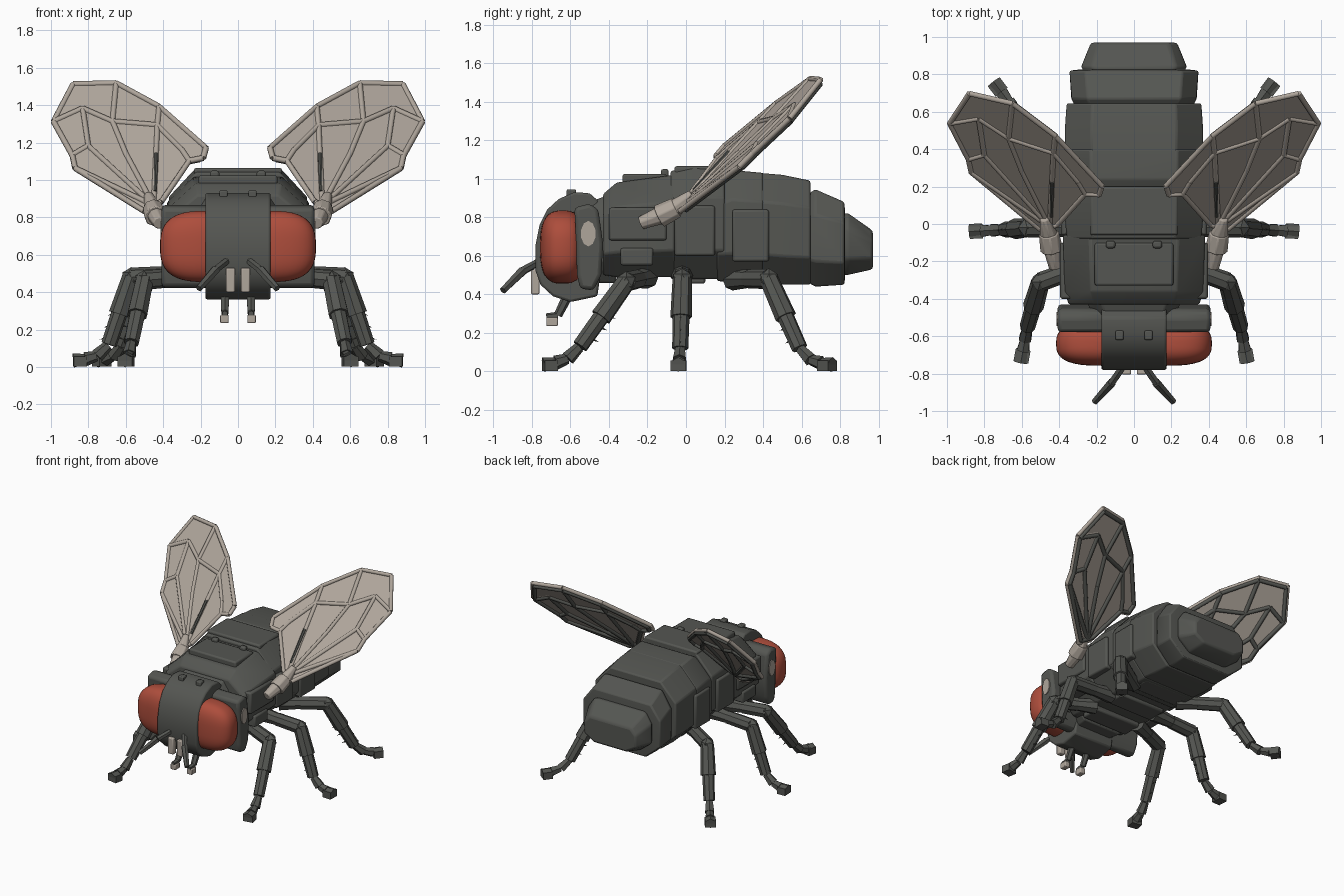
import bpy, bmesh, math
from mathutils import Vector, Matrix

if "Cube" in bpy.data.objects:
    bpy.data.objects.remove(bpy.data.objects["Cube"])

def material(name, rgb):
    m = bpy.data.materials.new(name)
    m.diffuse_color = (*rgb, 1)
    m.use_nodes = True
    m.node_tree.nodes["Principled BSDF"].inputs["Base Color"].default_value = m.diffuse_color
    return m

DARK = material("dark grey shell", (0.09, 0.093, 0.084))
PALE = material("pale beige", (0.43, 0.38, 0.33))
RED = material("eye red", (0.42, 0.075, 0.045))

def finish(name, bm, mat, mirror=False, bevel=0, angle=35):
    bmesh.ops.recalc_face_normals(bm, faces=bm.faces)
    me = bpy.data.meshes.new(name)
    bm.to_mesh(me)
    bm.free()
    me.materials.append(mat)
    me.shade_smooth()
    me.set_sharp_from_angle(angle=math.radians(angle))
    ob = bpy.data.objects.new(name, me)
    bpy.context.collection.objects.link(ob)
    if bevel:
        b = ob.modifiers.new("bevel", 'BEVEL')
        b.width, b.segments, b.limit_method = bevel, 2, 'ANGLE'
    if mirror:
        ob.modifiers.new("mirror", 'MIRROR').use_mirror_merge = False
    return ob

def rod(bm, p, q, r1, r2, n=8):
    p, q = Vector(p), Vector(q)
    rot = (q - p).to_track_quat('Z', 'Y').to_matrix().to_4x4()
    bmesh.ops.create_cone(bm, cap_ends=True, segments=n, radius1=r1, radius2=r2,
                          depth=(q - p).length, matrix=Matrix.Translation((p + q) / 2) @ rot)

def box(bm, lo, hi):
    lo, hi = Vector(lo), Vector(hi)
    bmesh.ops.create_cube(bm, size=1, matrix=Matrix.Translation((lo + hi) / 2) @ Matrix.Diagonal((*(hi - lo), 1)))

def loft(name, sections, bevel=0.01, top=0.62):
    """Eight-sided shell segment through (y, half width, bottom, top) sections."""
    bm = bmesh.new()
    rings = []
    for y, w, zb, zt in sections:
        h = zt - zb
        half = [(top * w, zt), (w, zb + .74 * h), (w, zb + .26 * h), (.62 * w, zb)]
        ring = half + [(-x, z) for x, z in reversed(half)]
        rings.append([bm.verts.new((x, y, z)) for x, z in ring])
    for a, b in zip(rings, rings[1:]):
        for i in range(8):
            bm.faces.new((a[i], a[(i + 1) % 8], b[(i + 1) % 8], b[i]))
    bm.faces.new(rings[0])
    bm.faces.new(rings[-1])
    return finish(name, bm, DARK, bevel=bevel)

def prism(bm, profile, x0, x1):
    """Extrude a (y, z) outline across x."""
    face = bm.faces.new([bm.verts.new((x0, y, z)) for y, z in profile])
    out = bmesh.ops.extrude_face_region(bm, geom=[face])
    bmesh.ops.translate(bm, vec=(x1 - x0, 0, 0), verts=[v for v in out['geom'] if isinstance(v, bmesh.types.BMVert)])

# Body segments from neck to tail
loft("neck", [(-.5, .22, .46, .88), (-.36, .27, .46, .93)], top=.7)
loft("front_thorax", [(-.43, .35, .5, .92), (-.36, .37, .49, .98), (-.06, .38, .49, 1.02)])
loft("middle_thorax", [(-.08, .36, .48, 1.04), (.04, .37, .48, 1.06), (.2, .37, .48, 1.05)])
loft("abdomen_front", [(.16, .36, .47, 1.0), (.24, .37, .46, 1.045), (.4, .375, .455, 1.03)])
loft("abdomen_middle", [(.38, .37, .46, 1.03), (.5, .37, .45, 1.02), (.645, .36, .45, .99)])
loft("abdomen_rear", [(.62, .31, .47, .91), (.67, .335, .44, .945), (.82, .345, .45, .88), (.825, .3, .48, .84)], top=.75)
loft("tail", [(.8, .24, .5, .81), (.835, .285, .5, .825), (.97, .23, .53, .73)], bevel=.015, top=.8)

# Raised plates on back, flanks and belly
bm = bmesh.new()
box(bm, (-.21, -.33, .95), (.21, -.1, 1.025))
box(bm, (-.235, -.06, 1.0), (.235, .2, 1.065))
finish("back_plates", bm, DARK, bevel=.012)
bm = bmesh.new()
box(bm, (.3, -.4, .68), (.395, -.1, .85))
box(bm, (.3, -.34, .55), (.39, -.17, .64))
box(bm, (.3, -.06, .6), (.39, .15, .86))
box(bm, (.3, .24, .57), (.39, .43, .84))
box(bm, (.1, -.13, 1.0), (.15, -.09, 1.05))
finish("flank_plates", bm, DARK, mirror=True, bevel=.012)
bm = bmesh.new()
for y in (-.34, -.06, .22):
    box(bm, (-.2, y, .455), (.2, y + .16, .53))
finish("belly_plates", bm, DARK, bevel=.012)

# Head: curved centre band and side lobes behind the eyes
bm = bmesh.new()
prism(bm, [(-.45, .88), (-.5, .925), (-.58, .93), (-.66, .895), (-.72, .84), (-.76, .76), (-.78, .66), (-.78, .52),
           (-.755, .45), (-.69, .39), (-.6, .36), (-.46, .39), (-.43, .6)], -.175, .175)
finish("head_band", bm, DARK, bevel=.012)
bm = bmesh.new()
prism(bm, [(-.455, .84), (-.5, .87), (-.58, .85), (-.575, .78), (-.565, .5), (-.55, .43), (-.48, .42), (-.44, .5), (-.43, .66)], .15, .408)
finish("head_side_lobes", bm, DARK, mirror=True, bevel=.02)
bm = bmesh.new()
box(bm, (.055, -.62, .89), (.1, -.57, .945))
finish("head_bumps", bm, DARK, mirror=True, bevel=.008)
bm = bmesh.new()
rod(bm, (.40, -.507, .715), (.415, -.507, .715), .06, .06, 10)
for v in bm.verts:
    v.co.y = -.507 + (v.co.y + .507) * .65
    v.co.z = .715 + (v.co.z - .715) * 1.1
finish("cheek_patches", bm, PALE, mirror=True)

# Eyes: squared-off half ellipsoids bulging outward
bm = bmesh.new()
bmesh.ops.create_uvsphere(bm, u_segments=36, v_segments=24, radius=1)
for v in bm.verts:
    c = [math.copysign(abs(k) ** .72, k) for k in v.co]
    v.co = (.17 + (.247 if c[0] > 0 else .02) * c[0], -.64 + .118 * c[1], .645 + .19 * c[2])
finish("eyes", bm, RED, mirror=True, angle=60)

# Antennae and mouthparts
bm = bmesh.new()
rod(bm, (.05, -.75, .575), (.12, -.85, .52), .02, .022, 6)
rod(bm, (.12, -.85, .52), (.21, -.95, .42), .026, .019, 6)
finish("antennae", bm, DARK, mirror=True)
bm = bmesh.new()
box(bm, (.015, -.805, .4), (.065, -.76, .53))
finish("face_bars", bm, PALE, mirror=True, bevel=.008)
bm = bmesh.new()
rod(bm, (.07, -.61, .4), (.07, -.665, .29), .027, .022, 6)
rod(bm, (.07, -.665, .29), (.07, -.725, .285), .02, .016, 6)
finish("mouthparts", bm, DARK, mirror=True)
bm = bmesh.new()
box(bm, (.05, -.725, .235), (.095, -.665, .28))
finish("mouth_tips", bm, PALE, mirror=True, bevel=.006)

# Legs: thigh, two-piece shin with spines, and blocky foot
LEGS = {
    "front_legs": [(.2, -.2, .49), (.5, -.31, .465), (.57, -.55, .13), (.605, -.74, .03)],
    "middle_legs": [(.2, -.02, .5), (.57, -.02, .48), (.69, -.03, .12), (.88, -.04, .03)],
    "rear_legs": [(.2, .24, .48), (.49, .43, .48), (.62, .59, .12), (.75, .76, .03)],
}
for name, pts in LEGS.items():
    hip, knee, ankle, toe = map(Vector, pts)
    bm = bmesh.new()
    rod(bm, hip, hip.lerp(knee, .5), .06, .045)
    rod(bm, hip.lerp(knee, .45), knee, .05, .052)
    bmesh.ops.create_icosphere(bm, subdivisions=1, radius=.055, matrix=Matrix.Translation(knee))
    rod(bm, knee, knee.lerp(ankle, .55), .05, .056)
    rod(bm, knee.lerp(ankle, .53), ankle, .044, .042)
    out = Vector((toe.x - ankle.x, toe.y - ankle.y, 0)).normalized()
    for t in (.5, .68, .86):
        s = knee.lerp(ankle, t)
        for d in (out, -out):
            rod(bm, s, s + d * .068 - Vector((0, 0, .025)), .014, 0, 5)
    foot = [ankle, ankle.lerp(toe, .33) - Vector((0, 0, .03)), ankle.lerp(toe, .66) - Vector((0, 0, .018)), toe]
    foot = [Vector((p.x, p.y, max(p.z, .036))) for p in foot]
    for a, b in zip(foot, foot[1:]):
        rod(bm, a.lerp(b, .06), b, .028, .038, 6)
    turn = Matrix.Rotation(math.atan2(out.y, out.x), 4, 'Z')
    bmesh.ops.create_cube(bm, size=1, matrix=Matrix.Translation(toe - out * .035) @ turn @ Matrix.Diagonal((.07, .08, .055, 1)))
    finish(name, bm, DARK, mirror=True)

# Wings lie in one tilted plane, described in front view (x, z)
NORMAL = Vector((.25, -1, .93)).normalized()
def wing(p, off=0):
    return Vector((p[0], -.924 + .25 * p[0] + .93 * p[1], p[1])) + NORMAL * off

def inset(p, k):
    return tuple(Vector(p).lerp(Vector((.62, 1.22)), k))

ROOT = (.45, .86)
EDGE = [(.5, .83), (.87, 1.06), (.885, 1.13), (.985, 1.31), (.88, 1.51), (.65, 1.515), (.42, 1.39),
        (.17, 1.17), (.185, 1.115), (.26, 1.1), (.41, .88)]
A, B, C, D = (.67, 1.31), (.43, 1.29), (.8, 1.18), (.83, 1.38)
VEINS = [(ROOT, B), (ROOT, (.6, 1.14)), ((.6, 1.14), A), (ROOT, C), (A, B), (A, (.6, 1.14)), (A, EDGE[5]),
         (D, C), (A, D), (C, EDGE[2]), (B, EDGE[6]), (D, EDGE[3]), (ROOT, EDGE[1]), (B, (.3, 1.16)), ((.3, 1.16), EDGE[9])]
RIM = list(zip(EDGE, EDGE[1:] + EDGE[:1]))
bm = bmesh.new()
face = bm.faces.new([bm.verts.new(wing(p, -.008)) for p in EDGE])
out = bmesh.ops.extrude_face_region(bm, geom=[face])
bmesh.ops.translate(bm, vec=NORMAL * .016, verts=[v for v in out['geom'] if isinstance(v, bmesh.types.BMVert)])
finish("wing_membranes", bm, PALE, mirror=True)
# Pale veins above; dark veins below, set in from the rim so they stay hidden from the front
for name, off, r, k, mat in (("wing_upper_veins", .004, .016, 0, PALE), ("wing_lower_veins", -.012, .016, .045, DARK)):
    bm = bmesh.new()
    for a, b in VEINS + RIM:
        rod(bm, wing(inset(a, k), off), wing(inset(b, k), off), r, r, 6)
    finish(name, bm, mat, mirror=True, angle=65)
bm = bmesh.new()
rod(bm, wing((.44, .93), .016), wing((.435, 1.13), .016), .009, .012, 6)
finish("wing_struts", bm, DARK, mirror=True)

# Wing hinges
bm = bmesh.new()
rod(bm, (.42, -.235, .77), (.44, -.12, .815), .035, .05)
rod(bm, (.44, -.14, .805), (.455, -.05, .85), .062, .055)
rod(bm, (.455, -.06, .845), (.48, .03, .92), .05, .025)
finish("wing_hinges", bm, PALE, mirror=True, bevel=.006)
